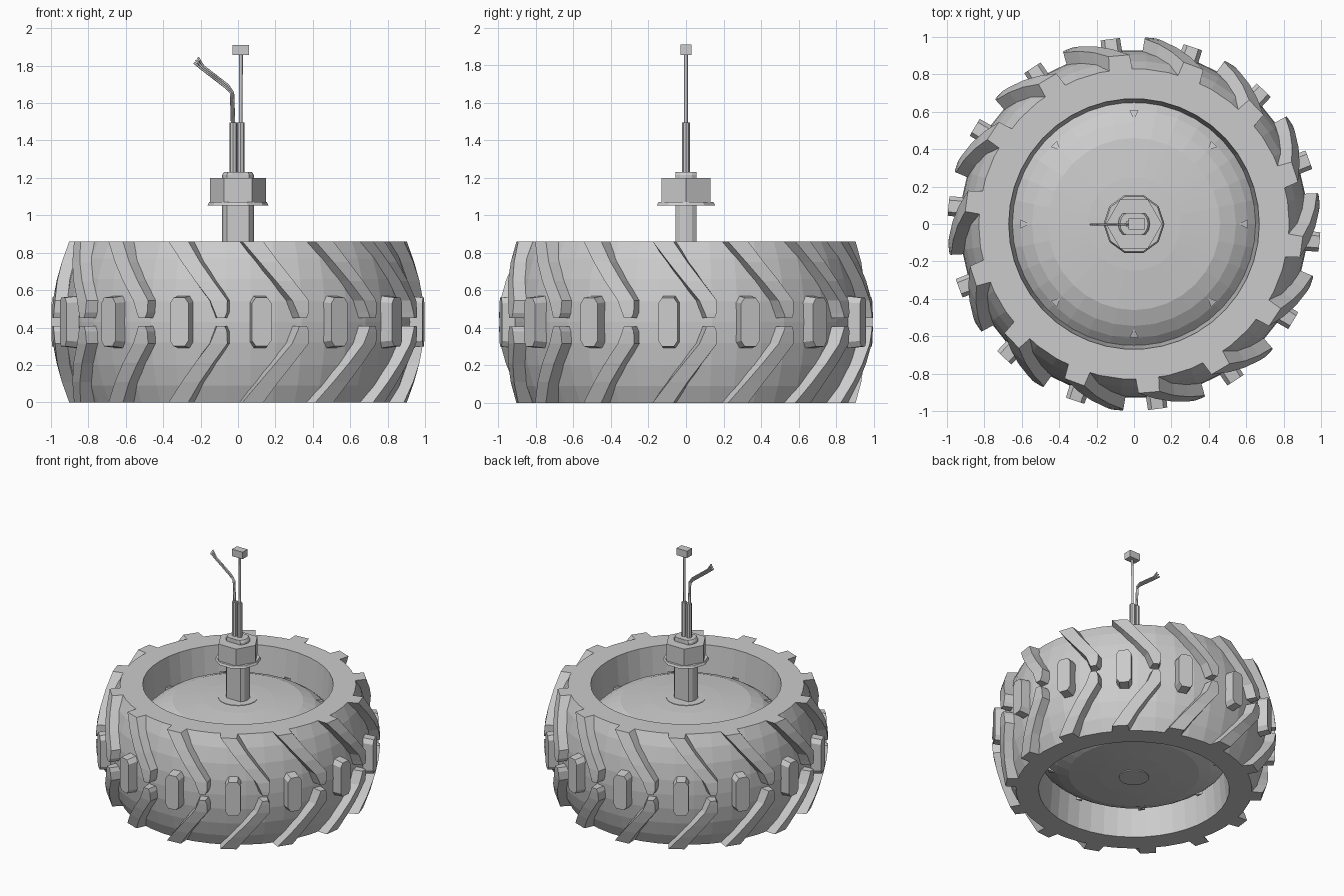
import bpy, bmesh
from math import sin, cos, pi, radians
from mathutils import Vector

if "Cube" in bpy.data.objects:
    bpy.data.objects.remove(bpy.data.objects["Cube"])

MID = 0.43          # tyre mid height
COUNT = 14          # tread repeats


def finish(name, bm):
    bmesh.ops.remove_doubles(bm, verts=bm.verts, dist=1e-5)
    bmesh.ops.recalc_face_normals(bm, faces=bm.faces)
    me = bpy.data.meshes.new(name)
    bm.to_mesh(me)
    bm.free()
    ob = bpy.data.objects.new(name, me)
    bpy.context.collection.objects.link(ob)
    return ob


def pol(r, deg, z):
    a = radians(deg)
    return Vector((r * cos(a), r * sin(a), z))


def lathe(name, profile, segs, closed=False):
    bm = bmesh.new()
    rings = [[bm.verts.new(pol(r, 360 * i / segs, z)) for i in range(segs)]
             for r, z in profile]
    n = len(rings)
    for k in range(n if closed else n - 1):
        a, b = rings[k], rings[(k + 1) % n]
        for i in range(segs):
            j = (i + 1) % segs
            bm.faces.new((a[i], a[j], b[j], b[i]))
    if not closed:
        bm.faces.new(rings[0])
        bm.faces.new(rings[-1])
    return finish(name, bm)


def prism(bm, bottom, top):
    """Closed solid between two matching loops of points."""
    lo = [bm.verts.new(p) for p in bottom]
    hi = [bm.verts.new(p) for p in top]
    for i in range(len(lo)):
        j = (i + 1) % len(lo)
        bm.faces.new((lo[i], lo[j], hi[j], hi[i]))
    bm.faces.new(lo)
    bm.faces.new(hi)


def wire(name, pts, radius):
    cu = bpy.data.curves.new(name, 'CURVE')
    cu.dimensions = '3D'
    cu.bevel_depth = radius
    cu.bevel_resolution = 0
    cu.use_fill_caps = True
    sp = cu.splines.new('POLY')
    sp.points.add(len(pts) - 1)
    for p, co in zip(sp.points, pts):
        p.co = (*co, 1)
    ob = bpy.data.objects.new(name, cu)
    bpy.context.collection.objects.link(ob)


# Tyre carcass
outer = [(0.43, 0.83), (0.34, 0.872), (0.23, 0.905), (0.11, 0.925)]
prof = [(0.67, 0), *[(r, MID - h) for h, r in outer], (0.93, MID)]
prof += [(r, MID + h) for h, r in reversed(outer)]
prof += [(0.67, 0.86), (0.65, 0.62), (0.65, 0.24)]
lathe("tyre", prof, 42, closed=True)

# Slanted side lugs: rows of (height from middle, left angle, right angle, outer radius)
rows = [(0.022, -0.6, 1.8, 0.999), (0.05, -1.2, 2.5, 0.998), (0.115, -2.8, 2.6, 0.992),
        (0.22, -7.8, -2.0, 0.970), (0.32, -12.7, -6.5, 0.942), (0.43, -18.3, -11.2, 0.905)]
bm = bmesh.new()
for k in range(COUNT):
    base = -95.9 + k * 360 / COUNT
    for side in (1, -1):
        grid = []
        for h, a0, a1, r in rows:
            z = MID + side * h
            grid.append([bm.verts.new(p) for p in (
                pol(r - 0.13, base + a0 - 1.6, z), pol(r, base + a0, z),
                pol(r, base + a1, z), pol(r - 0.13, base + a1 + 1.0, z))])
        for a, b in zip(grid, grid[1:]):
            for i in range(4):
                j = (i + 1) % 4
                bm.faces.new((a[i], a[j], b[j], b[i]))
        bm.faces.new(grid[0])
        bm.faces.new(grid[-1])
finish("tread_lugs", bm)

# Centre tread blocks
bm = bmesh.new()
shape = [(-3.0, -0.10), (-1.8, -0.13), (1.8, -0.13), (3.0, -0.10),
         (3.0, 0.10), (1.8, 0.13), (-1.8, 0.13), (-3.0, 0.10)]
for k in range(COUNT):
    base = -82.7 + k * 360 / COUNT
    prism(bm, [pol(0.88, base + a * 1.2, MID + z * 1.1) for a, z in shape],
          [pol(0.997, base + a, MID + z) for a, z in shape])
finish("tread_blocks", bm)

# Domed hub, symmetric about the middle
dome = [(0.655, 0.185), (0.61, 0.228), (0.545, 0.27), (0.46, 0.302), (0.25, 0.322), (0.1, 0.328)]
lathe("hub", [(r, MID - h) for r, h in reversed(dome)]
      + [(r, MID + h) for r, h in dome], 32)
lathe("hub_collar", [(0.14, 0.70), (0.14, 0.760), (0.09, 0.760)], 20)
lathe("hub_cap", [(0.105, 0.15), (0.105, 0.095)], 16)

# Hub bolts on both faces, barely showing above the dome
bm = bmesh.new()
for k in range(8):
    a = k * 45
    for side in (1, -1):
        tri = [(0.56, 0, 0.264), (0.607, 2.3, 0.250), (0.607, -2.3, 0.250)]
        prism(bm, [pol(r, a + d, MID + side * 0.19) for r, d, h in tri],
              [pol(r, a + d, MID + side * h) for r, d, h in tri])
finish("hub_bolts", bm)

# Axle with two flats
axle = lathe("axle", [(0.085, 0.70), (0.085, 1.215), (0.075, 1.232)], 16)
for v in axle.data.vertices:
    v.co.y = max(-0.057, min(0.057, v.co.y))

# Nut and washer
lathe("axle_nut", [(0.15, 1.068), (0.15, 1.20)], 6)
lathe("washer", [(0.163, 1.053), (0.155, 1.07)], 10)

# Cable sleeves
for x, name in ((-0.026, "motor_sleeve"), (0.014, "sensor_sleeve")):
    ob = lathe(name, [(0.02, 1.2), (0.02, 1.495)], 8)
    ob.location.x = x

# Wires and plug
for i in (-1, 0, 1):
    wire("motor_wire", [(-0.026 + i * 0.006, -0.003, 1.48), (-0.032 + i * 0.006, -0.003, 1.655),
                        (-0.06 + i * 0.005, -0.003, 1.69 + i * 0.007),
                        (-0.19 + i * 0.005, -0.003, 1.79 + i * 0.007),
                        (-0.225 + i * 0.01, -0.003, 1.83 + i * 0.014)], 0.006)
wire("sensor_wire", [(0.014, 0, 1.48), (0.016, 0, 1.87)], 0.01)
bpy.ops.mesh.primitive_cube_add(size=1, location=(0.015, 0, 1.883))
plug = bpy.context.object
plug.name = "plug"
plug.scale = (0.09, 0.06, 0.054)
